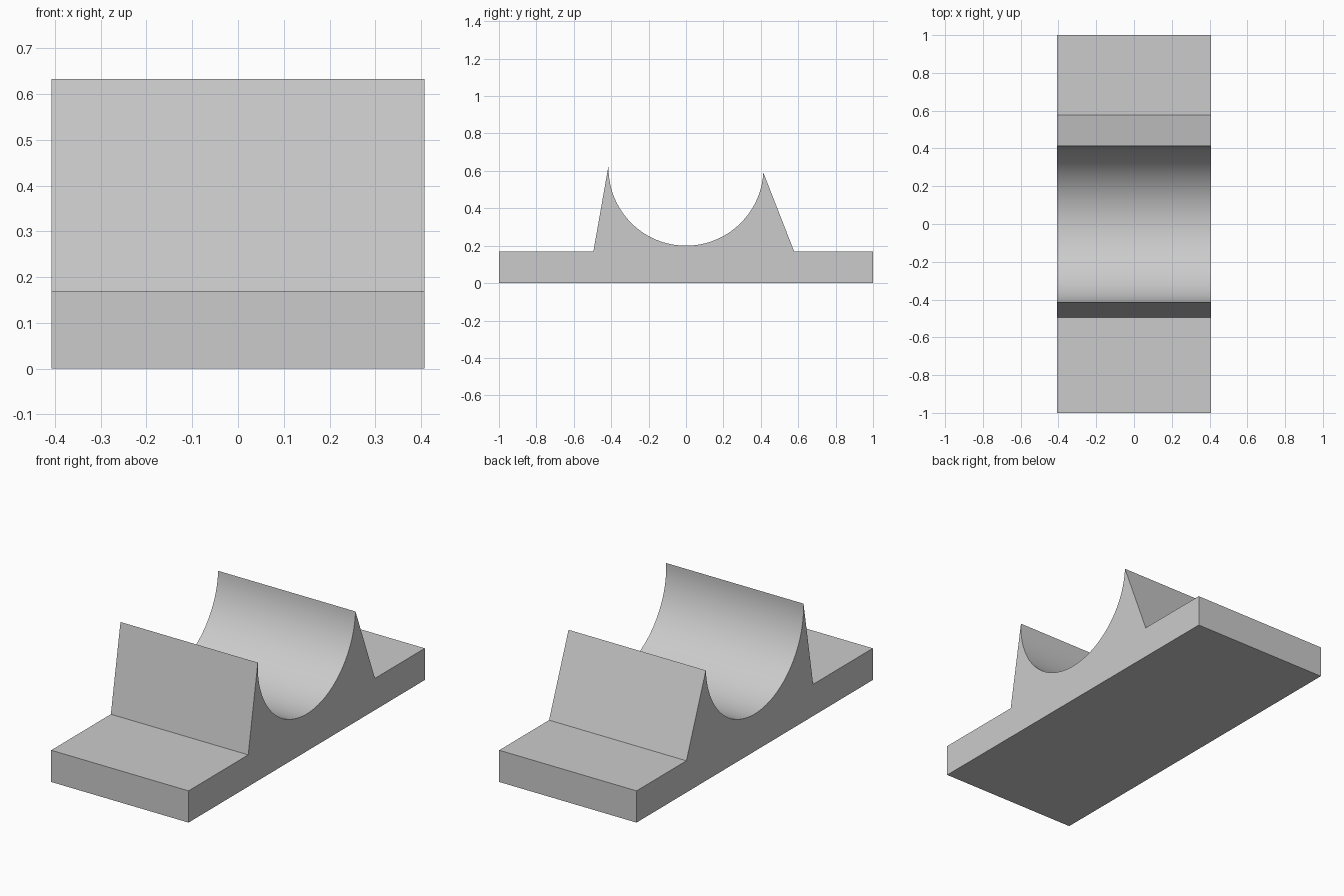
import bpy, bmesh, math

if "Cube" in bpy.data.objects:
    bpy.data.objects.remove(bpy.data.objects["Cube"])

HALF_WIDTH = 0.407
RADIUS, CENTRE_Z = 0.414, 0.614
SEGMENTS = 64

# Side profile (y, z): flat base, leaning outer walls, round trough between two sharp ridges
start = math.pi - 0.046   # taller front ridge
end = 2 * math.pi - 0.055  # lower back ridge
trough = []
for i in range(SEGMENTS + 1):
    a = start + (end - start) * i / SEGMENTS
    trough.append((RADIUS * math.cos(a), CENTRE_Z + RADIUS * math.sin(a)))
profile = [(-1, 0), (-1, 0.17), (-0.495, 0.17)] + trough + [(0.578, 0.17), (1, 0.17), (1, 0)]

# Extrude the profile across the width
bm = bmesh.new()
face = bm.faces.new([bm.verts.new((-HALF_WIDTH, y, z)) for y, z in profile])
result = bmesh.ops.extrude_face_region(bm, geom=[face])
moved = [g for g in result["geom"] if isinstance(g, bmesh.types.BMVert)]
bmesh.ops.translate(bm, verts=moved, vec=(2 * HALF_WIDTH, 0, 0))
bmesh.ops.recalc_face_normals(bm, faces=bm.faces)
mesh = bpy.data.meshes.new("cradle_block")
bm.to_mesh(mesh)
bm.free()

cradle = bpy.data.objects.new("cradle_block", mesh)
bpy.context.collection.objects.link(cradle)

# Smooth trough, crisp ridges and base
bpy.context.view_layer.objects.active = cradle
cradle.select_set(True)
bpy.ops.object.shade_smooth_by_angle(angle=math.radians(30))
